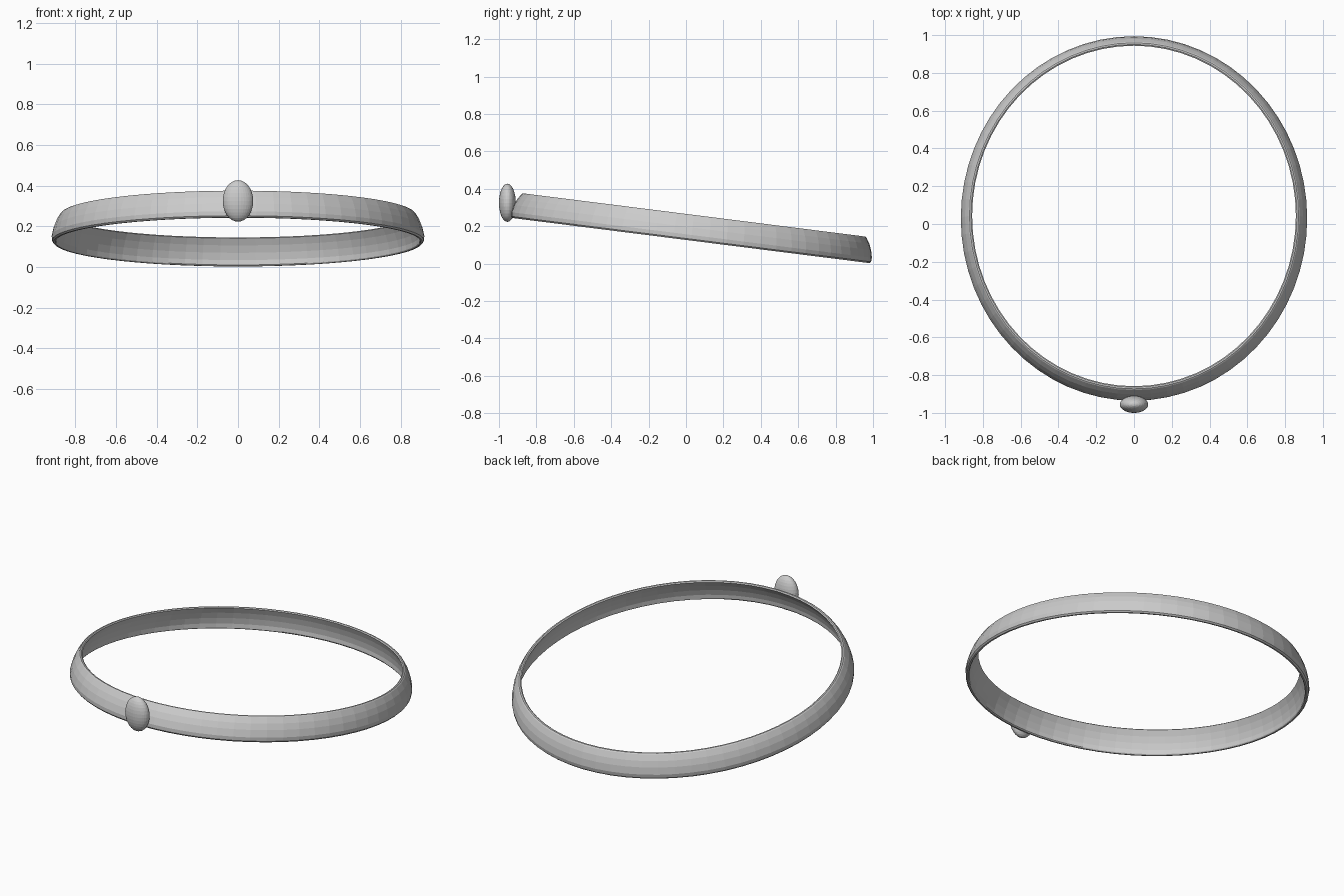
import bpy, bmesh, math
from mathutils import Matrix, Vector

cube = bpy.data.objects.get("Cube")
if cube:
    bpy.data.objects.remove(cube)

# One plain grey metal
metal = bpy.data.materials.new("grey_metal")
metal.use_nodes = True
GREY = (0.6, 0.6, 0.6, 1)
metal.diffuse_color = GREY
metal.node_tree.nodes["Principled BSDF"].inputs["Base Color"].default_value = GREY


def finish(name, bm):
    bmesh.ops.recalc_face_normals(bm, faces=bm.faces)
    mesh = bpy.data.meshes.new(name)
    bm.to_mesh(mesh)
    bm.free()
    mesh.materials.append(metal)
    obj = bpy.data.objects.new(name, mesh)
    bpy.context.collection.objects.link(obj)
    return obj


# Band: closed (radius, height) section swept round an oval, then tilted
SECTION = [(0.908, 0), (0.915, 0.008), (0.917, 0.03), (0.908, 0.07),
           (0.895, 0.103), (0.877, 0.133), (0.871, 0.138), (0.863, 0.138),
           (0.857, 0.133), (0.874, 0.1), (0.887, 0.065), (0.895, 0.03),
           (0.895, 0.006), (0.899, 0)]
SEGMENTS = 64
STRETCH = 1.06
bm = bmesh.new()
rings = []
for i in range(SEGMENTS):
    a = math.tau * i / SEGMENTS
    rings.append([bm.verts.new((r * math.cos(a), r * STRETCH * math.sin(a), h))
                  for r, h in SECTION])
n = len(SECTION)
for i, ring in enumerate(rings):
    after = rings[(i + 1) % SEGMENTS]
    for j in range(n):
        k = (j + 1) % n
        bm.faces.new((ring[j], after[j], after[k], ring[k]))
tilt = Matrix.Translation((0, 0.026, 0.123)) @ Matrix.Rotation(math.radians(-7.2), 4, 'X')
bmesh.ops.transform(bm, matrix=tilt, verts=bm.verts)
finish("headband", bm)

# Upright oval stone on the front
bm = bmesh.new()
place = Matrix.Translation((0, -0.955, 0.325)) @ Matrix.Diagonal((0.075, 0.045, 0.102, 1))
bmesh.ops.create_uvsphere(bm, u_segments=32, v_segments=16, radius=1, matrix=place)
finish("front_stone", bm)
